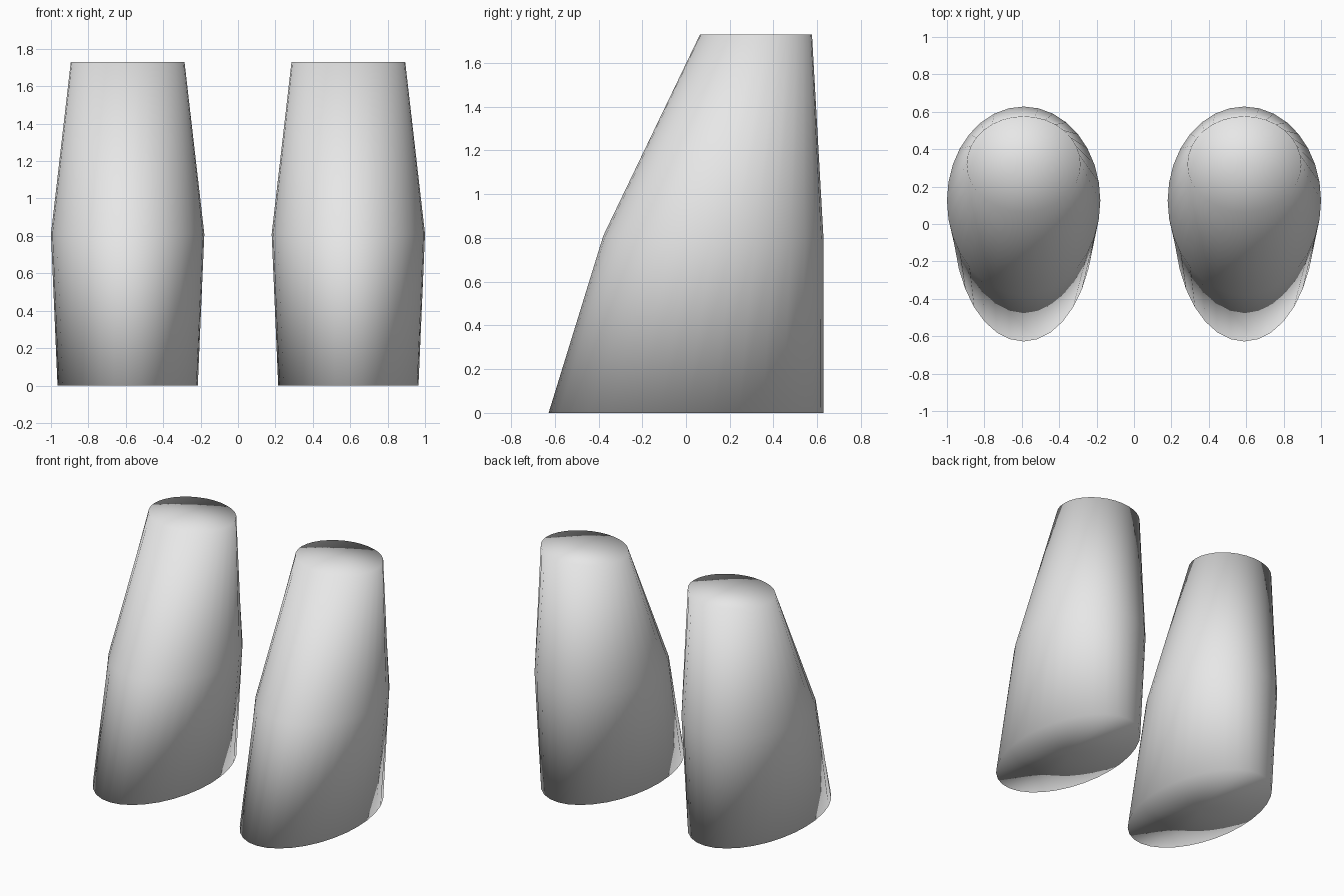
import bpy, bmesh, math

if "Cube" in bpy.data.objects:
    bpy.data.objects.remove(bpy.data.objects["Cube"])

SIDES = 32
# Oval cross-sections: height, y centre, half width, half depth
SECTIONS = [
    (0.00, 0.000, 0.375, 0.628),
    (0.81, 0.125, 0.410, 0.503),
    (1.73, 0.320, 0.304, 0.256),
]

grey = bpy.data.materials.new("light_grey")
grey.diffuse_color = (0.8, 0.8, 0.8, 1)
grey.use_nodes = True
grey.node_tree.nodes["Principled BSDF"].inputs["Base Color"].default_value = grey.diffuse_color


def make_leg(name, x):
    bm = bmesh.new()
    rings = []
    for z, cy, rx, ry in SECTIONS:
        ring = []
        for i in range(SIDES):
            a = 2 * math.pi * i / SIDES
            ring.append(bm.verts.new((rx * math.cos(a), cy + ry * math.sin(a), z)))
        rings.append(ring)

    # Tapered walls
    for low, high in zip(rings, rings[1:]):
        for i in range(SIDES):
            j = (i + 1) % SIDES
            bm.faces.new((low[i], low[j], high[j], high[i]))

    # Flat caps, softly shaded into the walls
    for ring, (z, cy, _, _) in ((rings[0], SECTIONS[0]), (rings[-1], SECTIONS[-1])):
        centre = bm.verts.new((0, cy, z))
        for i in range(SIDES):
            bm.faces.new((ring[i], ring[(i + 1) % SIDES], centre))

    bmesh.ops.recalc_face_normals(bm, faces=bm.faces)
    for f in bm.faces:
        f.smooth = True
    mesh = bpy.data.meshes.new(name)
    bm.to_mesh(mesh)
    bm.free()
    mesh.materials.append(grey)
    leg = bpy.data.objects.new(name, mesh)
    leg.location.x = x
    bpy.context.collection.objects.link(leg)


make_leg("left_leg", -0.59)
make_leg("right_leg", 0.59)
